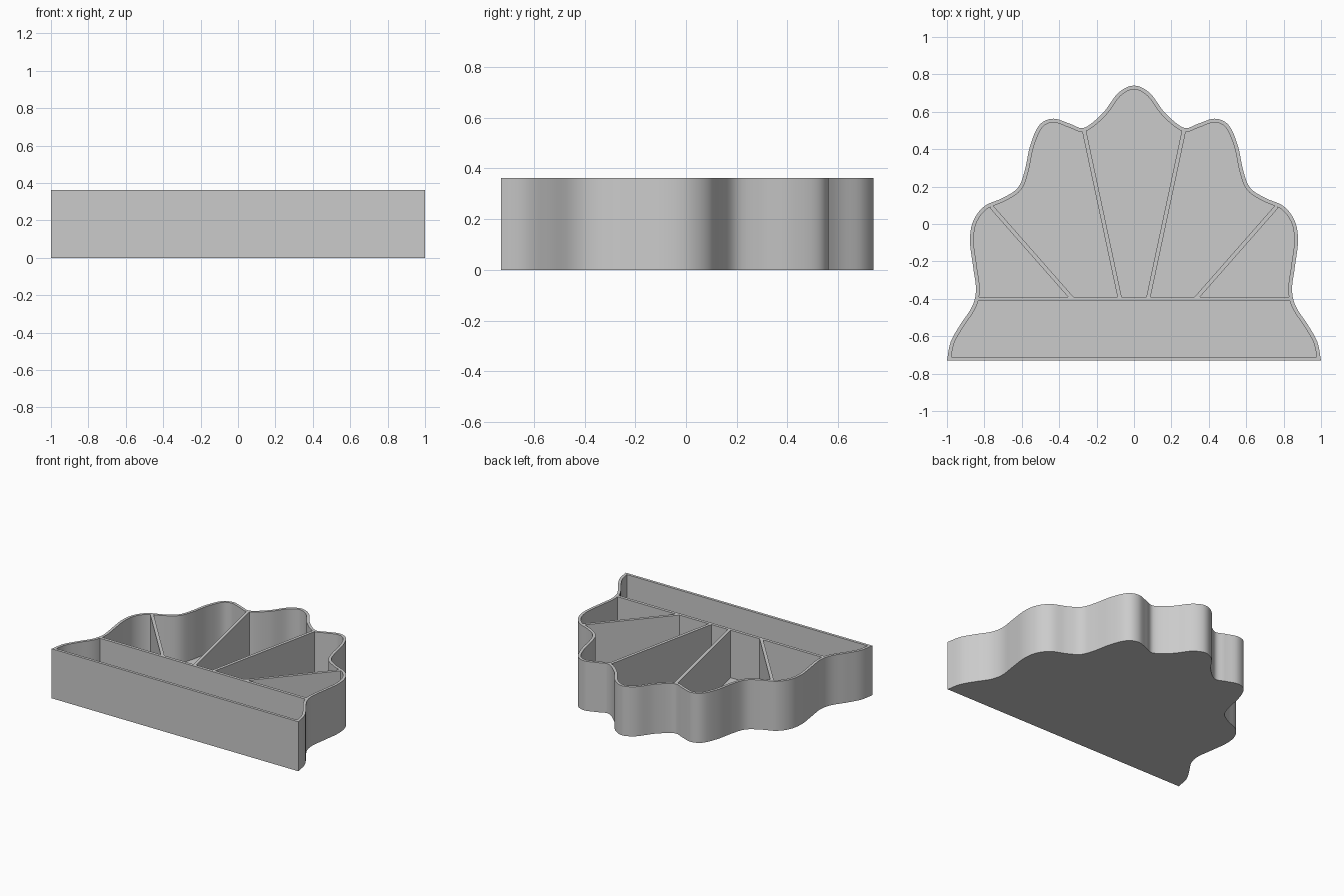
import bpy
import bmesh
from mathutils import Vector
from mathutils.geometry import interpolate_bezier

HEIGHT = 0.363
WALL = 0.02
FLOOR = 0.015

cube = bpy.data.objects.get("Cube")
if cube:
    bpy.data.objects.remove(cube, do_unlink=True)

grey = bpy.data.materials.new("plain grey")
grey.use_nodes = True
colour = (0.6, 0.6, 0.6, 1)
grey.diffuse_color = colour
grey.node_tree.nodes["Principled BSDF"].inputs["Base Color"].default_value = colour

# Half of the scalloped outline, from the middle lobe to the front corner
HALF = [(0, 0.74), (0.085, 0.7), (0.165, 0.595), (0.265, 0.515), (0.34, 0.535),
        (0.43, 0.563), (0.505, 0.53), (0.555, 0.42), (0.583, 0.29), (0.62, 0.195),
        (0.7, 0.14), (0.8, 0.095), (0.86, 0.015), (0.877, -0.09), (0.86, -0.23),
        (0.845, -0.35), (0.865, -0.44), (0.93, -0.54), (0.98, -0.63), (1, -0.73)]


def smooth_path(points, steps=7):
    """Smooth curve through the points, mirrored at the first one."""
    p = [Vector(q) for q in points]
    p = [Vector((-p[1].x, p[1].y))] + p + [p[-1] * 2 - p[-2]]
    path = []
    for a, b, c, d in zip(p, p[1:], p[2:], p[3:]):
        path += interpolate_bezier(b, b + (c - a) / 6, c - (d - b) / 6, c, steps)[:-1]
    return [Vector(q[:2]) for q in path] + [p[-2]]


def inset(loop, distance):
    """Mitred inward offset of a clockwise loop."""
    result = []
    for i, q in enumerate(loop):
        a = (q - loop[i - 1]).normalized()
        b = (loop[(i + 1) % len(loop)] - q).normalized()
        na, nb = Vector((a.y, -a.x)), Vector((b.y, -b.x))
        result.append(q + (na + nb) * distance / (1 + na.dot(nb)))
    return result


def make_object(name, bm):
    bmesh.ops.recalc_face_normals(bm, faces=bm.faces)
    mesh = bpy.data.meshes.new(name)
    bm.to_mesh(mesh)
    bm.free()
    mesh.materials.append(grey)
    obj = bpy.data.objects.new(name, mesh)
    bpy.context.collection.objects.link(obj)
    return obj


def make_tray(outer):
    inner = inset(outer, WALL)
    bm = bmesh.new()
    rings = [[bm.verts.new((q.x, q.y, z)) for q in loop] for loop, z in
             ((outer, 0), (outer, HEIGHT), (inner, HEIGHT), (inner, FLOOR))]
    for low, high in zip(rings, rings[1:]):
        for i in range(len(low)):
            bm.faces.new((low[i - 1], low[i], high[i], high[i - 1]))
    bm.faces.new(rings[0])
    bm.faces.new(rings[-1])
    return make_object("scalloped_tray", bm)


def make_divider(name, start, end):
    a, b = Vector(start), Vector(end)
    side = (b - a).normalized().orthogonal() * 0.011
    bm = bmesh.new()
    base = bm.faces.new([bm.verts.new((q.x, q.y, FLOOR / 2))
                         for q in (a + side, b + side, b - side, a - side)])
    top = bmesh.ops.extrude_face_region(bm, geom=[base])["geom"]
    bmesh.ops.translate(bm, vec=(0, 0, HEIGHT - FLOOR / 2),
                        verts=[v for v in top if isinstance(v, bmesh.types.BMVert)])
    return make_object(name, bm)


# Outer shell: wall, rim and floor
right = smooth_path(HALF)
left = [Vector((-q.x, q.y)) for q in reversed(right[1:])]
tray = make_tray(right + left)

# Cross divider and the fan of slanted dividers
dividers = [make_divider("cross_divider", (-0.838, -0.4), (0.838, -0.4))]
for label, s in (("left", 1), ("right", -1)):
    dividers.append(make_divider(label + "_inner_divider", (0.075 * s, -0.4), (0.268 * s, 0.505)))
    dividers.append(make_divider(label + "_outer_divider", (0.325 * s, -0.405), (0.763 * s, 0.093)))

# Fuse the dividers into the shell
bpy.context.view_layer.objects.active = tray
for part in dividers:
    union = tray.modifiers.new(part.name, "BOOLEAN")
    union.operation = "UNION"
    union.solver = "EXACT"
    union.object = part
    bpy.ops.object.modifier_apply(modifier=union.name)
    bpy.data.objects.remove(part, do_unlink=True)

# Smooth scallops with crisp rim and corners
bpy.ops.object.select_all(action="DESELECT")
tray.select_set(True)
bpy.ops.object.shade_smooth_by_angle(angle=0.5)
